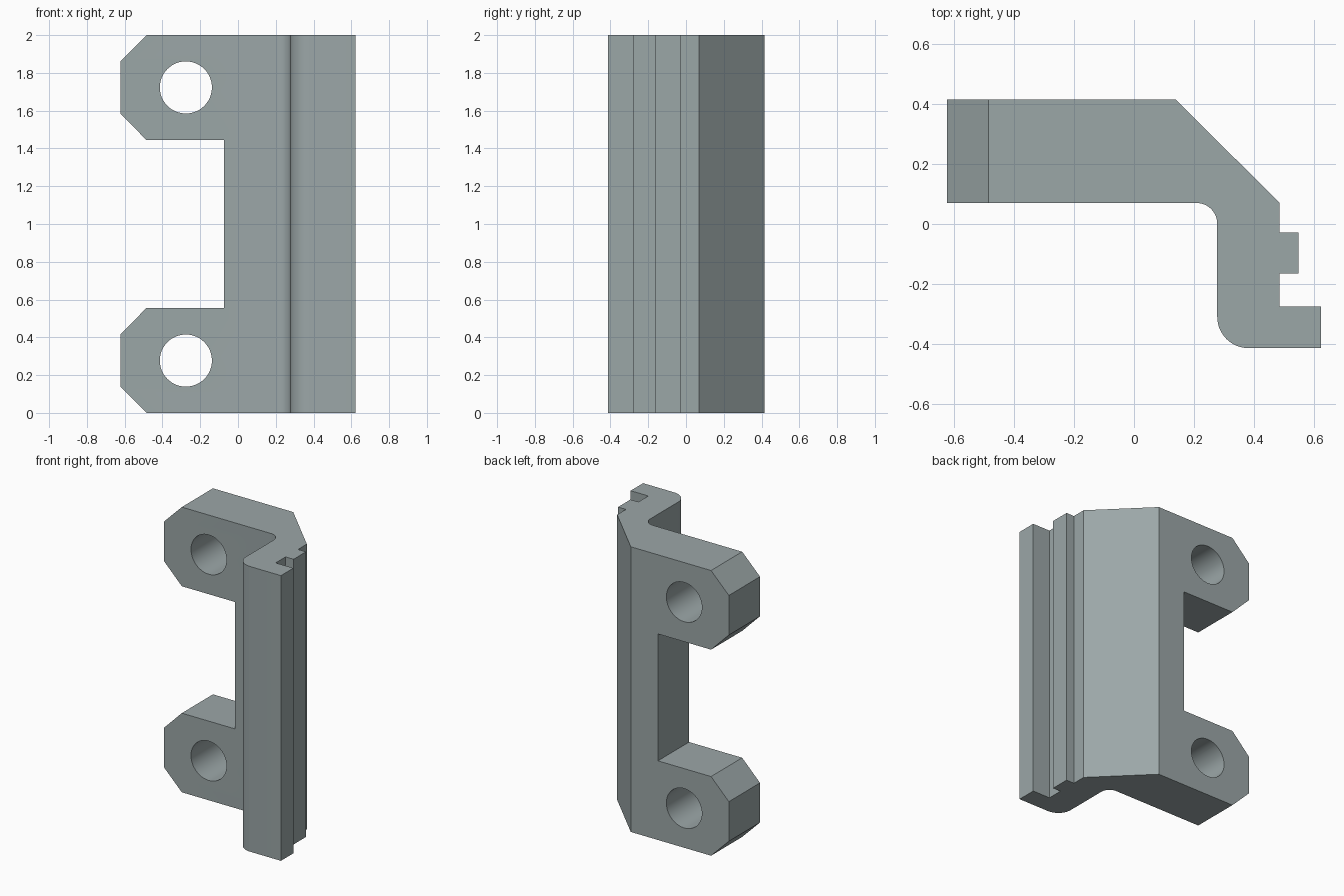
import bpy, bmesh, math
from mathutils import Vector

if "Cube" in bpy.data.objects:
    bpy.data.objects.remove(bpy.data.objects["Cube"])


def arc(cx, cy, r, a0, a1, n):
    """Points on an arc, angles in degrees, both ends included."""
    return [(cx + r * math.cos(math.radians(a0 + (a1 - a0) * i / n)),
             cy + r * math.sin(math.radians(a0 + (a1 - a0) * i / n)))
            for i in range(n + 1)]


def add_prism(bm, points, push):
    """Closed prism from a 3D outline pushed along a vector."""
    face = bm.faces.new([bm.verts.new(p) for p in points])
    out = bmesh.ops.extrude_face_region(bm, geom=[face])
    moved = [g for g in out["geom"] if isinstance(g, bmesh.types.BMVert)]
    bmesh.ops.translate(bm, verts=moved, vec=Vector(push))


def make_object(name, bm):
    bmesh.ops.recalc_face_normals(bm, faces=bm.faces)
    mesh = bpy.data.meshes.new(name)
    bm.to_mesh(mesh)
    bm.free()
    ob = bpy.data.objects.new(name, mesh)
    bpy.context.collection.objects.link(ob)
    return ob


# Bracket: offset wall section with rib, foot lip and rounded bends
section = [(-0.623, 0.415), (0.138, 0.415), (0.485, 0.07), (0.485, -0.028),
           (0.547, -0.028), (0.547, -0.165), (0.485, -0.165),
           (0.485, -0.275), (0.622, -0.275), (0.622, -0.413)]
section += arc(0.381, -0.309, 0.104, 270, 180, 12)
section += arc(0.208, 0.001, 0.069, 0, 90, 12)
section += [(-0.623, 0.07)]
bm = bmesh.new()
add_prism(bm, [(x, y, 0) for x, y in section], (0, 0, 2))
bracket = make_object("bracket", bm)

# Cutters: gap between the lugs, outer corner chamfers, bolt holes
gap = [(-0.723, 0.315), (-0.485, 0.555), (-0.073, 0.555),
       (-0.073, 1.445), (-0.485, 1.445), (-0.723, 1.685)]
corner = [(-0.385, -0.1), (-0.723, 0.238), (-0.723, -0.1)]
cuts = [gap, corner, [(x, 2 - z) for x, z in corner]]
cuts += [arc(-0.276, z, 0.138, 0, 352.5, 47) for z in (0.277, 1.723)]
bm = bmesh.new()
for outline in cuts:
    add_prism(bm, [(x, 0.02, z) for x, z in outline], (0, 0.5, 0))
cutter = make_object("lug_cutter", bm)
cutter.hide_render = True

# Cut the lugs and holes out of the bracket
mod = bracket.modifiers.new("cut_lugs", "BOOLEAN")
mod.operation = "DIFFERENCE"
mod.solver = "EXACT"
mod.object = cutter
bpy.context.view_layer.objects.active = bracket
bracket.select_set(True)
bpy.ops.object.modifier_apply(modifier=mod.name)
bpy.data.objects.remove(cutter)

# Grey finish, smooth bends and holes
grey = bpy.data.materials.new("steel grey")
grey.diffuse_color = (0.33, 0.385, 0.39, 1)
grey.use_nodes = True
grey.node_tree.nodes["Principled BSDF"].inputs["Base Color"].default_value = grey.diffuse_color
bracket.data.materials.clear()
bracket.data.materials.append(grey)
bpy.ops.object.shade_smooth_by_angle(angle=math.radians(30))
